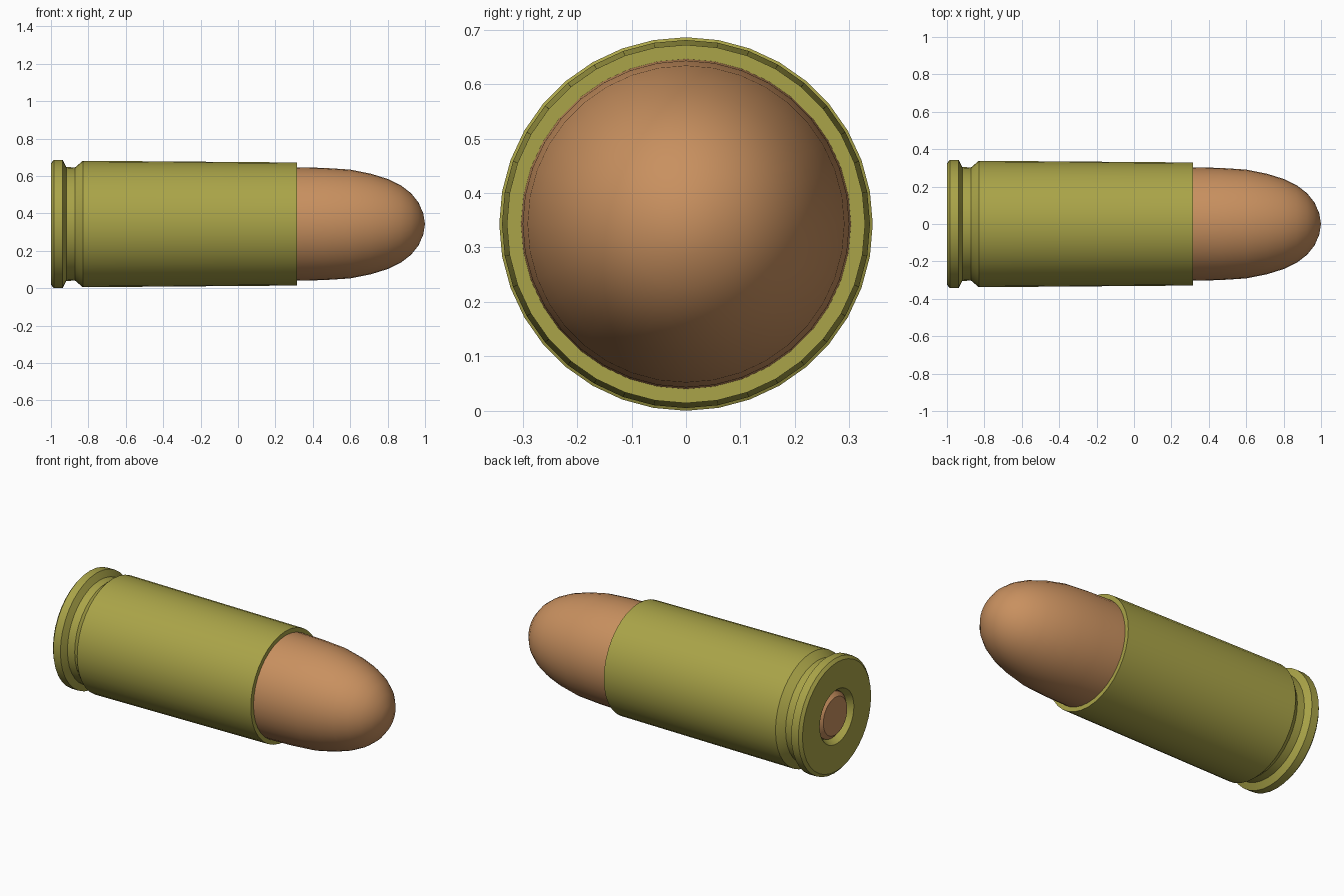
import bpy, bmesh, math

if "Cube" in bpy.data.objects:
    bpy.data.objects.remove(bpy.data.objects["Cube"])

AXIS_Z = 0.343
SIDES = 36


def material(name, rgb):
    m = bpy.data.materials.new(name)
    m.diffuse_color = (*rgb, 1)
    m.use_nodes = True
    m.node_tree.nodes["Principled BSDF"].inputs["Base Color"].default_value = m.diffuse_color
    return m


brass = material("olive brass", (0.40, 0.37, 0.065))
copper = material("copper", (0.58, 0.28, 0.115))


def lathe(name, profile, mat, angle):
    """Turn a profile of (x, radius) points around the long axis."""
    bm = bmesh.new()
    rings = []
    for x, r in profile:
        if r == 0:
            rings.append([bm.verts.new((x, 0, AXIS_Z))])
        else:
            rings.append([bm.verts.new((x, r * math.cos(a), AXIS_Z + r * math.sin(a)))
                          for a in (2 * math.pi * i / SIDES for i in range(SIDES))])
    for a, b in zip(rings, rings[1:]):
        for i in range(SIDES):
            j = (i + 1) % SIDES
            quad = [a[i % len(a)], a[j % len(a)], b[j % len(b)], b[i % len(b)]]
            bm.faces.new(list(dict.fromkeys(quad)))
    bmesh.ops.recalc_face_normals(bm, faces=bm.faces)
    mesh = bpy.data.meshes.new(name)
    bm.to_mesh(mesh)
    bm.free()
    mesh.materials.append(mat)
    ob = bpy.data.objects.new(name, mesh)
    bpy.context.collection.objects.link(ob)
    bpy.ops.object.select_all(action='DESELECT')
    ob.select_set(True)
    bpy.context.view_layer.objects.active = ob
    bpy.ops.object.shade_smooth_by_angle(angle=math.radians(angle))
    return ob


# Case: primer pocket, rim, extractor groove, tapered wall and mouth
lathe("case", [(-0.94, 0), (-0.94, 0.138), (-0.965, 0.14), (-1.0, 0.162), (-1.0, 0.325),
               (-0.985, 0.343), (-0.938, 0.343), (-0.918, 0.305), (-0.872, 0.302),
               (-0.83, 0.338), (0.315, 0.329), (0.315, 0.299), (0.25, 0.299), (0.25, 0)],
      brass, 25)

# Bullet: rounded nose
lathe("bullet", [(0.24, 0), (0.24, 0.303), (0.315, 0.303), (0.46, 0.3), (0.60, 0.291),
                 (0.71, 0.269), (0.80, 0.241), (0.87, 0.207), (0.925, 0.165),
                 (0.965, 0.115), (0.99, 0.058), (1.0, 0)], copper, 40)

# Primer cap in the base
lathe("primer", [(-0.93, 0), (-0.93, 0.137), (-0.968, 0.137), (-0.99, 0.113), (-0.99, 0)],
      copper, 25)
